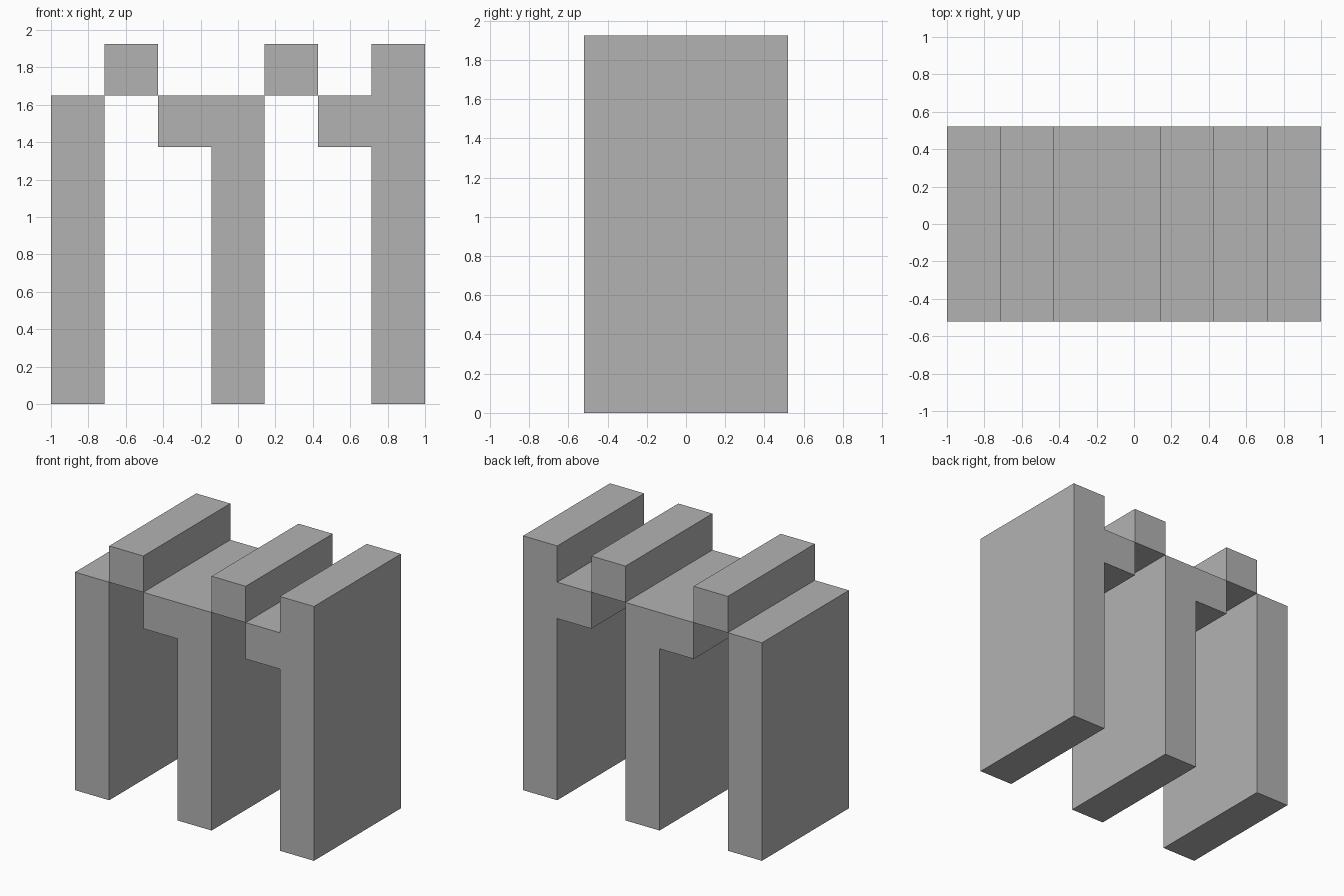
import bpy
import bmesh

cube = bpy.data.objects.get("Cube")
if cube:
    bpy.data.objects.remove(cube, do_unlink=True)

CELL_X = 2 / 7      # width of one profile cell
CELL_Z = 0.275      # height of one profile cell
HALF_DEPTH = 0.52

grey = bpy.data.materials.new("plain grey")
grey.use_nodes = True
colour = (0.45, 0.45, 0.45, 1)
grey.diffuse_color = colour
grey.node_tree.nodes["Principled BSDF"].inputs["Base Color"].default_value = colour


def extrude_profile(name, cells):
    """Extrude a front outline, given in cells, through the full depth."""
    bm = bmesh.new()
    outline = [bm.verts.new((x * CELL_X - 1, -HALF_DEPTH, z * CELL_Z)) for x, z in cells]
    face = bm.faces.new(outline)
    result = bmesh.ops.extrude_face_region(bm, geom=[face])
    moved = [v for v in result["geom"] if isinstance(v, bmesh.types.BMVert)]
    bmesh.ops.translate(bm, verts=moved, vec=(0, 2 * HALF_DEPTH, 0))
    bmesh.ops.recalc_face_normals(bm, faces=bm.faces)
    mesh = bpy.data.meshes.new(name)
    bm.to_mesh(mesh)
    bm.free()
    mesh.materials.append(grey)
    obj = bpy.data.objects.new(name, mesh)
    bpy.context.collection.objects.link(obj)


def box(left, right, bottom, top):
    return [(left, bottom), (right, bottom), (right, top), (left, top)]


def armed_wall(left, top):
    """Wall one cell wide, with an arm reaching one cell towards -x."""
    right = left + 1
    cells = [(left, 0), (right, 0), (right, top)]
    if top > 6:
        cells += [(left, top), (left, 6)]
    return cells + [(left - 1, 6), (left - 1, 5), (left, 5)]


# Upright walls
extrude_profile("right_wall", box(0, 1, 0, 6))
extrude_profile("middle_wall", armed_wall(3, 6))
extrude_profile("left_wall", armed_wall(6, 7))

# Raised bars meeting the walls edge to edge
extrude_profile("right_top_bar", box(1, 2, 6, 7))
extrude_profile("left_top_bar", box(4, 5, 6, 7))
